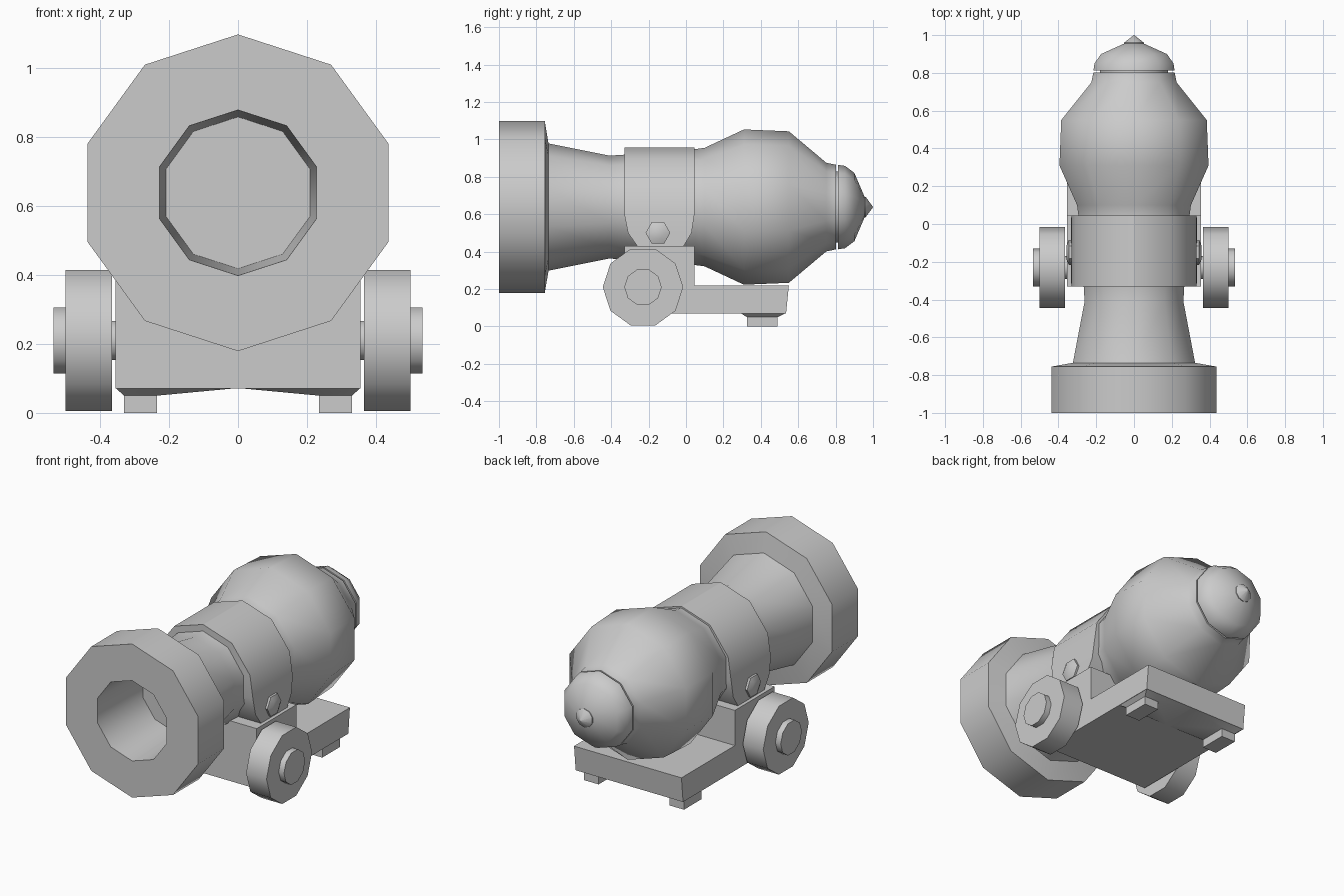
import bpy, bmesh
from math import sin, cos, pi, radians

if "Cube" in bpy.data.objects:
    bpy.data.objects.remove(bpy.data.objects["Cube"])


def finish(name, bm, angle=40):
    bmesh.ops.remove_doubles(bm, verts=bm.verts, dist=1e-5)
    bmesh.ops.recalc_face_normals(bm, faces=bm.faces)
    me = bpy.data.meshes.new(name)
    bm.to_mesh(me)
    bm.free()
    ob = bpy.data.objects.new(name, me)
    bpy.context.collection.objects.link(ob)
    bpy.ops.object.select_all(action='DESELECT')
    ob.select_set(True)
    bpy.context.view_layer.objects.active = ob
    bpy.ops.object.shade_smooth_by_angle(angle=radians(angle))
    return ob


def skin(bm, rings):
    """Join rings of equal count with quads and cap both ends."""
    vs = [[bm.verts.new(p) for p in r] for r in rings]
    n = len(vs[0])
    for a, b in zip(vs, vs[1:]):
        for i in range(n):
            j = (i + 1) % n
            bm.faces.new((a[i], a[j], b[j], b[i]))
    bm.faces.new(vs[0])
    bm.faces.new(vs[-1])


def lathe(name, profile, place, n=10):
    """place(t, u, v) maps axis distance and cross-section to space."""
    bm = bmesh.new()
    ang = [2 * pi * i / n for i in range(n)]
    skin(bm, [[place(t, r * cos(a), r * sin(a)) for a in ang] for t, r in profile])
    return finish(name, bm)


def loft(name, rows):
    """Stack of rectangles: z, x0, x1, y0, y1."""
    bm = bmesh.new()
    skin(bm, [[(x0, y0, z), (x1, y0, z), (x1, y1, z), (x0, y1, z)]
              for z, x0, x1, y0, y1 in rows])
    return finish(name, bm)


AXIS_Z = 0.638


def along_y(t, u, v):
    return (v, t, AXIS_Z + u)


# Barrel with bore, muzzle band and swollen breech
lathe("barrel", [(-0.6, 0.22), (-1, 0.24), (-1, 0.459), (-0.755, 0.459),
                 (-0.735, 0.34), (-0.41, 0.275), (-0.33, 0.28), (0.05, 0.31),
                 (0.10, 0.317), (0.31, 0.415), (0.55, 0.405), (0.75, 0.237),
                 (0.803, 0.226), (0.803, 0.19)], along_y)

# Breech cap and its pointed knob
lathe("breech_cap", [(0.79, 0.19), (0.812, 0.19), (0.812, 0.226), (0.85, 0.22),
                     (0.9, 0.183), (0.955, 0.055)], along_y)
lathe("cap_knob", [(0.94, 0.055), (0.96, 0.055), (1.0, 0.001)], along_y)

# Strap over the barrel, tapering towards the carriage
loft("strap", [(z, -x, x, y0, y1) for z, x, y0, y1 in (
    (0.957, 0.002, -0.33, 0.045), (0.897, 0.19, -0.33, 0.045),
    (0.737, 0.31, -0.33, 0.045), (0.60, 0.33, -0.33, 0.045),
    (0.50, 0.333, -0.31, 0.03), (0.40, 0.335, -0.24, -0.03))])

# Carriage: side outline extruded across
bm = bmesh.new()
outline = [(-0.33, 0.07), (-0.33, 0.43), (0.045, 0.43), (0.045, 0.22),
           (0.55, 0.22), (0.535, 0.07)]
skin(bm, [[(x, y, z) for y, z in outline] for x in (-0.355, 0.355)])
finish("carriage", bm)

# Axle
lathe("axle", [(-0.45, 0.06), (0.45, 0.06)],
      lambda t, u, v: (t, -0.23 + u, 0.21 + v))

for side, label in ((-1, "left"), (1, "right")):
    # Wheel with hub
    lathe(label + "_wheel", [(0.365, 0.215), (0.5, 0.215), (0.5, 0.1), (0.535, 0.1)],
          lambda t, u, v: (side * t, -0.23 + u, 0.21 + v))
    # Strap bolt
    lathe(label + "_bolt", [(0.31, 0.066), (0.345, 0.066), (0.358, 0.035)],
          lambda t, u, v: (side * t, -0.15 + u, 0.5 + v), 6)
    # Rear foot flaring into the carriage
    loft(label + "_foot", [(0.0, side * 0.235, side * 0.33, 0.325, 0.49),
                           (0.05, side * 0.235, side * 0.33, 0.325, 0.49),
                           (0.072, 0.0, side * 0.355, 0.29, 0.535)])
